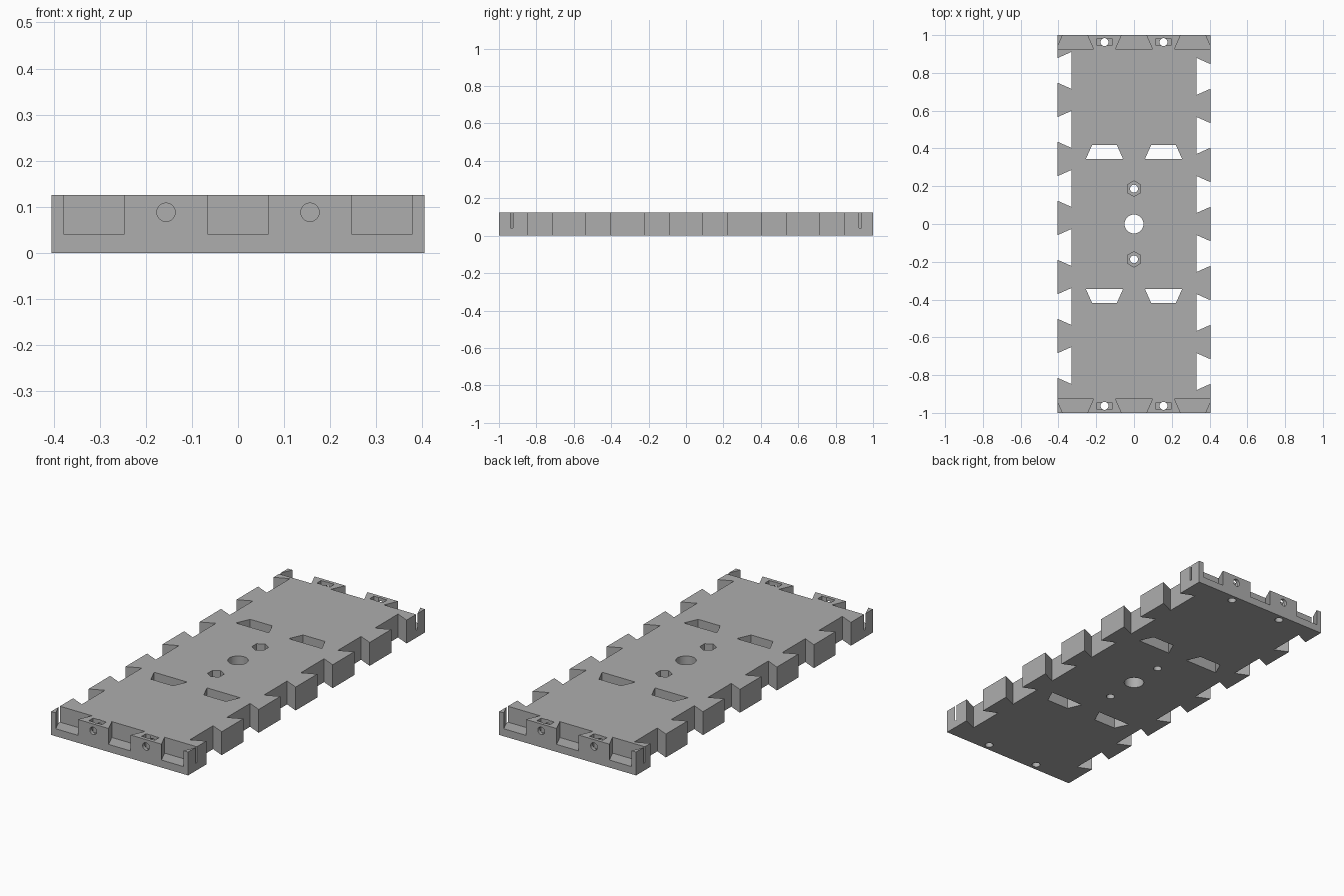
import bpy, bmesh
from math import cos, sin, pi, radians
from mathutils import Matrix

if "Cube" in bpy.data.objects:
    bpy.data.objects.remove(bpy.data.objects["Cube"])

HALF_W, HALF_L, HEIGHT = 0.405, 1.0, 0.125
DEPTH, NARROW, WIDE = 0.074, 0.065, 0.098   # dovetail size (half widths)
PITCH = 0.3125
FLOOR = 0.04                                # end pocket floor

grey = bpy.data.materials.new("plain grey")
grey.use_nodes = True
colour = (0.42, 0.42, 0.42, 1)
grey.diffuse_color = colour
grey.node_tree.nodes["Principled BSDF"].inputs["Base Color"].default_value = colour


def prism(bm, points, z0, z1, matrix=Matrix()):
    """Extrude a flat outline from z0 to z1, then place it."""
    low = [bm.verts.new(matrix @ Matrix.Translation((x, y, z0)).to_translation()) for x, y in points]
    high = [bm.verts.new(matrix @ Matrix.Translation((x, y, z1)).to_translation()) for x, y in points]
    bm.faces.new(low[::-1])
    bm.faces.new(high)
    for i in range(len(points)):
        j = (i + 1) % len(points)
        bm.faces.new((low[i], low[j], high[j], high[i]))


def ring(radius, sides, turn=0.0):
    return [(radius * cos(turn + 2 * pi * i / sides), radius * sin(turn + 2 * pi * i / sides))
            for i in range(sides)]


def rect(w, h):
    return [(-w, -h), (w, -h), (w, h), (-w, h)]


def place(x, y, angle=0):
    return Matrix.Translation((x, y, 0)) @ Matrix.Rotation(radians(angle), 4, 'Z')


# Dovetail slot opening toward -y, mouth at y = 0, overshooting outward
dovetail = [(-NARROW, -0.1), (NARROW, -0.1), (NARROW, 0), (WIDE, DEPTH), (-WIDE, DEPTH), (-NARROW, 0)]


def make_object(name, bm):
    bmesh.ops.recalc_face_normals(bm, faces=bm.faces[:])
    mesh = bpy.data.meshes.new(name)
    bm.to_mesh(mesh)
    bm.free()
    obj = bpy.data.objects.new(name, mesh)
    bpy.context.collection.objects.link(obj)
    mesh.materials.append(grey)
    return obj


# Base plate
bm = bmesh.new()
prism(bm, rect(HALF_W, HALF_L), 0, HEIGHT)
plate = make_object("base_plate", bm)

# Cuts through the whole thickness
through = bmesh.new()
for i in range(6):
    y = (i - 2.5) * PITCH
    prism(through, dovetail, -0.1, 0.3, place(HALF_W, y, 90))
    prism(through, dovetail, -0.1, 0.3, place(-HALF_W, y + 0.032, -90))
window = [(-WIDE, 0), (WIDE, 0), (NARROW, DEPTH), (-NARROW, DEPTH)]
for end, angle in ((1, 0), (-1, 180)):
    for x in (-PITCH / 2, PITCH / 2):
        prism(through, window, -0.1, 0.3, place(x, end * 0.345, angle))
        prism(through, ring(0.021, 24), -0.1, 0.3, place(x, end * 0.963))
    prism(through, ring(0.021, 24), -0.1, 0.3, place(0, end * 0.187))
prism(through, ring(0.05, 40), -0.1, 0.3)

# Recesses from the top: end pockets, nut slots and hexagonal nut seats
recess = bmesh.new()
for end, angle in ((-1, 0), (1, 180)):
    for i in (-1, 0, 1):
        prism(recess, dovetail, FLOOR, 0.3, place(i * PITCH, end * HALF_L, angle))
    for x in (-PITCH / 2, PITCH / 2):
        prism(recess, rect(0.039, 0.018), 0.05, 0.3, place(x, end * 0.963))
    prism(recess, ring(0.041, 6, pi / 2), 0.06, 0.3, place(0, end * 0.187))

# Horizontal bolt holes in both ends
bolts = bmesh.new()
for angle in (90, -90):
    for x in (-PITCH / 2, PITCH / 2):
        turn = Matrix.Translation((x, 0, 0.088)) @ Matrix.Rotation(radians(angle), 4, 'X')
        prism(bolts, ring(0.02, 24), 0.92, 1.1, turn)

# Apply the cuts
bpy.context.view_layer.objects.active = plate
for name, cut in (("through_cutter", through), ("recess_cutter", recess), ("bolt_cutter", bolts)):
    cutter = make_object(name, cut)
    cutter.hide_render = True
    mod = plate.modifiers.new(name, 'BOOLEAN')
    mod.operation = 'DIFFERENCE'
    mod.solver = 'EXACT'
    mod.object = cutter
    bpy.ops.object.modifier_apply(modifier=mod.name)
    bpy.data.objects.remove(cutter)

# Smooth round holes, sharp everything else
for o in bpy.context.selected_objects:
    o.select_set(False)
plate.select_set(True)
bpy.ops.object.shade_smooth_by_angle(angle=radians(25))
